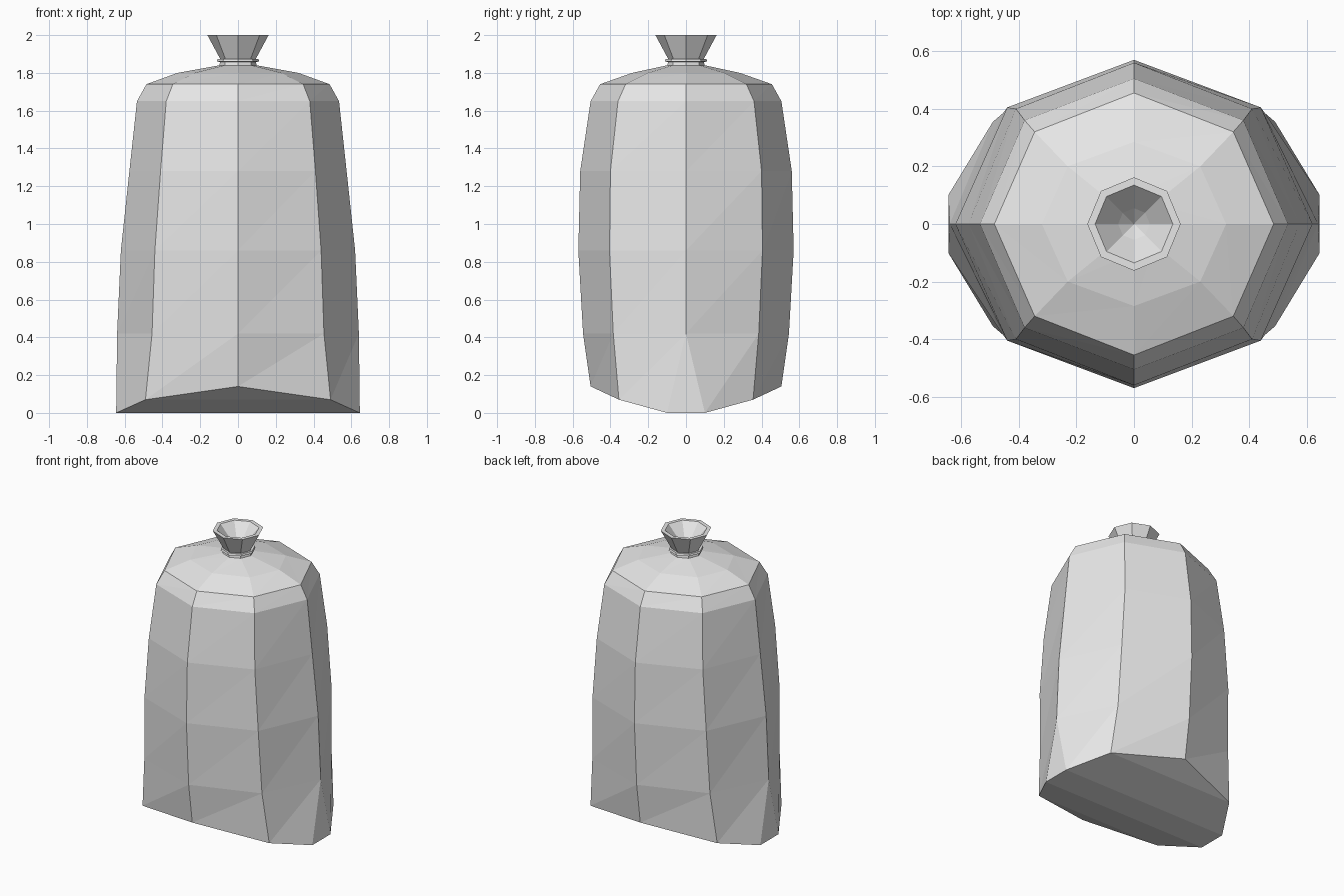
import bpy
import bmesh
from math import cos, sin, pi

cube = bpy.data.objects.get("Cube")
if cube:
    bpy.data.objects.remove(cube, do_unlink=True)

grey = bpy.data.materials.new("plain_grey")
grey.use_nodes = True
grey.diffuse_color = (0.8, 0.8, 0.8, 1)
grey.node_tree.nodes["Principled BSDF"].inputs["Base Color"].default_value = (0.8, 0.8, 0.8, 1)


def finish(bm, name):
    """Turn a bmesh into a flat shaded object."""
    bmesh.ops.recalc_face_normals(bm, faces=bm.faces)
    mesh = bpy.data.meshes.new(name)
    bm.to_mesh(mesh)
    bm.free()
    mesh.materials.append(grey)
    obj = bpy.data.objects.new(name, mesh)
    bpy.context.collection.objects.link(obj)
    return obj


def octagon(bm, z, rx, ry, dx, dy):
    """Ring with axis points (rx, ry) and diagonal points (dx, dy)."""
    pts = [(rx, 0), (dx, dy), (0, ry), (-dx, dy), (-rx, 0), (-dx, -dy), (0, -ry), (dx, -dy)]
    return [bm.verts.new((x, y, z)) for x, y in pts]


def bridge(bm, low, high):
    for k in range(8):
        n = (k + 1) % 8
        bm.faces.new((low[k], low[n], high[n]))
        bm.faces.new((low[k], high[n], high[k]))


def lathe(name, profile):
    """Eight sided turned part; the profile is (radius, height)."""
    bm = bmesh.new()
    rings = [[bm.verts.new((r * cos(k * pi / 4), r * sin(k * pi / 4), z)) for k in range(8)]
             for r, z in profile]
    for low, high in zip(rings, rings[1:]):
        for k in range(8):
            n = (k + 1) % 8
            bm.faces.new((low[k], low[n], high[n], high[k]))
    bmesh.ops.remove_doubles(bm, verts=bm.verts, dist=0.0001)
    return finish(bm, name)


# Sack body: z, side radius, front radius, diagonal x, diagonal y
sections = [
    (0.42, 0.64, 0.545, 0.455, 0.385),
    (0.86, 0.62, 0.57, 0.44, 0.405),
    (1.28, 0.575, 0.56, 0.41, 0.40),
    (1.65, 0.535, 0.505, 0.38, 0.36),
    (1.74, 0.485, 0.455, 0.345, 0.32),
    (1.80, 0.32, 0.285, 0.23, 0.20),
    (1.84, 0.10, 0.10, 0.07, 0.07),
]
bm = bmesh.new()
rings = [octagon(bm, *s) for s in sections]
for low, high in zip(rings, rings[1:]):
    bridge(bm, low, high)
bm.faces.new(rings[-1])

# Sagging base: each side point splits into a short edge on the ground
side = {(sx, sy): bm.verts.new((sx * 0.645, sy * 0.1, 0)) for sx in (1, -1) for sy in (1, -1)}
corner = {(sx, sy): bm.verts.new((sx * 0.49, sy * 0.355, 0.07)) for sx in (1, -1) for sy in (1, -1)}
middle = {sy: bm.verts.new((0, sy * 0.505, 0.14)) for sy in (1, -1)}
base = [side[1, 1], corner[1, 1], middle[1], corner[-1, 1], side[-1, 1],
        side[-1, -1], corner[-1, -1], middle[-1], corner[1, -1], side[1, -1]]
above = [0, 1, 2, 3, 4, 4, 5, 6, 7, 0]
for i in range(10):
    j = (i + 1) % 10
    a, b = rings[0][above[i]], rings[0][above[j]]
    bm.faces.new((base[i], base[j], b))
    if a is not b:
        bm.faces.new((base[i], b, a))

# Underside: flat strip, sloping strips and end triangles
bm.faces.new((side[1, 1], side[-1, 1], side[-1, -1], side[1, -1]))
for sy in (1, -1):
    bm.faces.new((side[1, sy], side[-1, sy], corner[-1, sy], corner[1, sy]))
    bm.faces.new((corner[1, sy], corner[-1, sy], middle[sy]))
finish(bm, "sack_body")

# Tie around the neck
lathe("neck_tie", [(0.085, 1.835), (0.1, 1.835), (0.095, 1.858), (0.112, 1.86),
                   (0.108, 1.873), (0.085, 1.873), (0.085, 1.835)])

# Flared hollow mouth above the tie
lathe("flared_mouth", [(0.0, 1.84), (0.085, 1.84), (0.092, 1.87), (0.162, 2.0),
                       (0.135, 2.0), (0.055, 1.91), (0.0, 1.86)])
